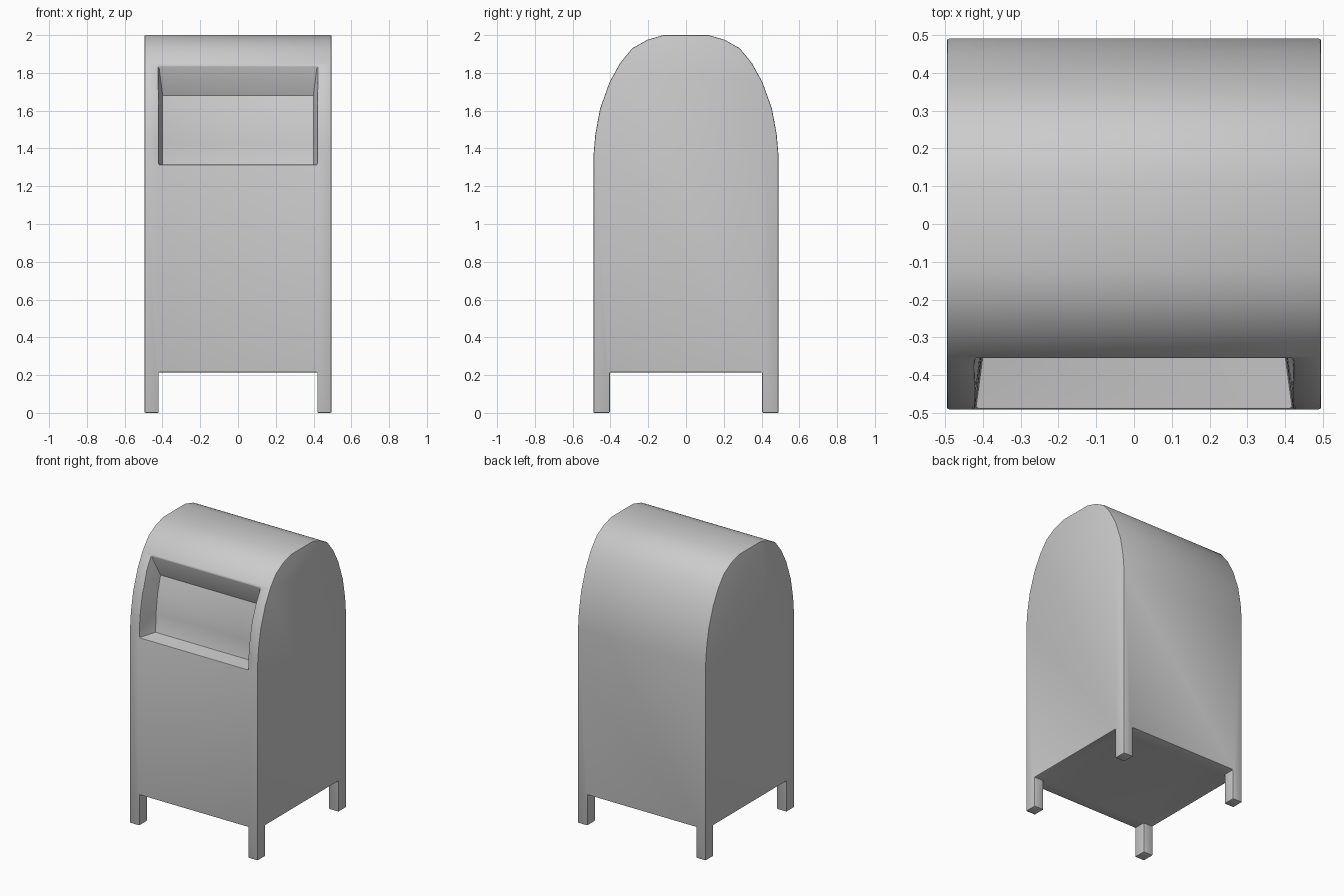
import bpy, bmesh, math

cube = bpy.data.objects.get("Cube")
if cube:
    bpy.data.objects.remove(cube, do_unlink=True)

grey = bpy.data.materials.new("painted grey")
grey.use_nodes = True
colour = (0.6, 0.6, 0.6, 1)
grey.diffuse_color = colour
grey.node_tree.nodes["Principled BSDF"].inputs["Base Color"].default_value = colour


def finish(name, bm):
    bmesh.ops.recalc_face_normals(bm, faces=bm.faces)
    mesh = bpy.data.meshes.new(name)
    bm.to_mesh(mesh)
    bm.free()
    mesh.materials.append(grey)
    obj = bpy.data.objects.new(name, mesh)
    bpy.context.collection.objects.link(obj)
    return obj


def prism(name, profile, half_width):
    """Extrude a closed y-z outline along x."""
    bm = bmesh.new()
    face = bm.faces.new([bm.verts.new((-half_width, y, z)) for y, z in profile])
    out = bmesh.ops.extrude_face_region(bm, geom=[face])
    for v in out["geom"]:
        if isinstance(v, bmesh.types.BMVert):
            v.co.x = half_width
    return finish(name, bm)


def box_profile(y, bottom, top):
    return [(-y, bottom), (y, bottom), (y, top), (-y, top)]


def pocket(name, inner, outer, inner_x, outer_x):
    """Tapered cutter lofted between a back panel curve and an outer curve."""
    bm = bmesh.new()
    grid = [[[bm.verts.new((s * hx, y, z)) for y, z in row] for s in (-1, 1)]
            for row, hx in ((inner, inner_x), (outer, outer_x))]
    (il, ir), (ol, orr) = grid
    for a, b in ((il, ir), (ol, orr), (il, ol), (ir, orr)):
        for i in range(len(inner) - 1):
            bm.faces.new((a[i], b[i], b[i + 1], a[i + 1]))
    for k in (0, -1):
        bm.faces.new((il[k], ir[k], orr[k], ol[k]))
    return finish(name, bm)


# Body with domed top
dome = [(0.49, 1.36), (0.48, 1.475), (0.455, 1.61), (0.405, 1.75),
        (0.35, 1.85), (0.285, 1.93), (0.205, 1.975), (0.12, 2.0)]
outline = [(-0.49, 0), (0.49, 0)] + dome + [(-y, z) for y, z in reversed(dome)]
body = prism("mailbox_body", outline, 0.495)

# Cutters: gaps between the legs, and the slanted front recess
side_gap = prism("side_leg_gap", box_profile(0.403, -0.2, 0.215), 0.8)
front_gap = prism("front_leg_gap", box_profile(0.8, -0.2, 0.215), 0.42)
recess = pocket("front_recess",
                [(-0.34, 1.30), (-0.335, 1.43), (-0.318, 1.56), (-0.285, 1.68)],
                [(-0.64, 1.33), (-0.63, 1.50), (-0.58, 1.75), (-0.425, 1.99)],
                0.40, 0.44)

for cutter in (side_gap, front_gap, recess):
    mod = body.modifiers.new(cutter.name, "BOOLEAN")
    mod.operation = "DIFFERENCE"
    mod.solver = "EXACT"
    mod.object = cutter
    cutter.hide_render = True
    cutter.hide_set(True)

# Softened edges
bevel = body.modifiers.new("soft_edges", "BEVEL")
bevel.width = 0.006
bevel.segments = 2
bevel.limit_method = "ANGLE"
bevel.angle_limit = math.radians(40)

bpy.ops.object.select_all(action="DESELECT")
body.select_set(True)
bpy.context.view_layer.objects.active = body
for mod in list(body.modifiers):
    bpy.ops.object.modifier_apply(modifier=mod.name)
for cutter in (side_gap, front_gap, recess):
    bpy.data.objects.remove(cutter, do_unlink=True)
bpy.ops.object.shade_smooth_by_angle(angle=math.radians(25))
